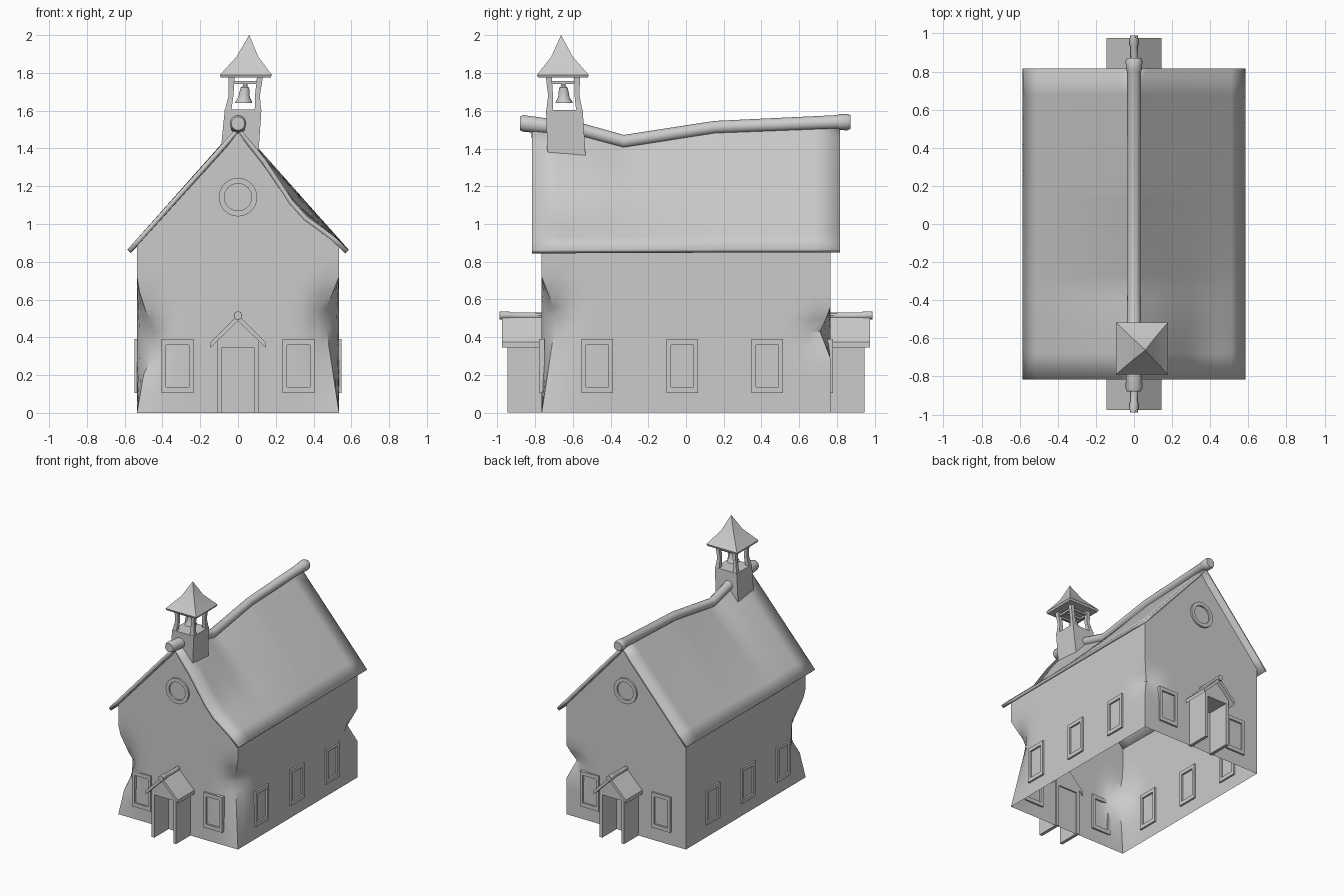
import bpy, bmesh, math

if "Cube" in bpy.data.objects:
    bpy.data.objects.remove(bpy.data.objects["Cube"])

def finish(name, bm, angle=35):
    bmesh.ops.remove_doubles(bm, verts=bm.verts, dist=0.0005)
    bmesh.ops.recalc_face_normals(bm, faces=bm.faces)
    me = bpy.data.meshes.new(name)
    bm.to_mesh(me)
    bm.free()
    ob = bpy.data.objects.new(name, me)
    bpy.context.collection.objects.link(ob)
    bpy.ops.object.select_all(action='DESELECT')
    ob.select_set(True)
    bpy.context.view_layer.objects.active = ob
    bpy.ops.object.shade_smooth_by_angle(angle=math.radians(angle))
    return ob

def loft(name, rings, closed=False):
    bm = bmesh.new()
    rs = [[bm.verts.new(p) for p in r] for r in rings]
    n = len(rs[0])
    for a, b in zip(rs, rs[1:] + ([rs[0]] if closed else [])):
        for i in range(n):
            j = (i + 1) % n
            bm.faces.new((a[i], a[j], b[j], b[i]))
    if not closed:
        bm.faces.new(rs[0])
        bm.faces.new(rs[-1])
    return finish(name, bm)

def grid(bm, us, vs, f):
    g = [[bm.verts.new(f(u, v)) for v in vs] for u in us]
    for a, b in zip(g, g[1:]):
        for j in range(len(vs) - 1):
            bm.faces.new((a[j], b[j], b[j + 1], a[j + 1]))

def spread(a, b, n):
    return [a + (b - a) * i / n for i in range(n + 1)]

def interp(pts, t):
    for (a, p), (b, q) in zip(pts, pts[1:]):
        if t <= b:
            return p + (q - p) * (t - a) / (b - a)
    return pts[-1][1]

# crooked ridge line and sagging roof surface
RIDGE = [(-0.88, 1.54), (-0.55, 1.5), (-0.33, 1.437), (0.15, 1.51), (0.88, 1.54)]
W, L = 0.535, 0.765

def roof_z(x, y):
    top = interp(RIDGE, y) - 0.015
    z = top + (0.865 - top) * abs(x) / 0.585
    if x > 0:
        z -= 0.075 * math.exp(-((x - 0.33) / 0.14) ** 2 - ((y + 0.82) / 0.4) ** 2)
    return z

# walls with pinched corners: side x, side y, depth profile over z, reach
DENTS = [(-1, -1, [(0, 0), (0.2, 0.035), (0.32, 0.09), (0.42, 0.095), (0.5, 0.06), (0.68, 0), (9, 0)], 0.75),
         (1, -1, [(0, 0), (0.52, 0.08), (0.72, 0), (9, 0)], 1.0),
         (1, 1, [(0, 0), (0.29, 0), (0.43, 0.055), (0.55, 0), (9, 0)], 1.0)]

def dent(x, y, z):
    dx = dy = 0
    for sx, sy, prof, k in DENTS:
        d = math.hypot(x - sx * W, y - sy * L)
        m = interp(prof, z) * max(0, 1 - d / 0.18)
        dx -= sx * m
        dy -= sy * m * k
    return (x + dx, y + dy, z)

ZS = [0, 0.1, 0.2, 0.29, 0.36, 0.43, 0.5, 0.56, 0.64, 0.72, 0.82, 1.0]

def wall(x, y, z):
    return dent(x, y, roof_z(x, y) - 0.025 if z == 1.0 else z)

bm = bmesh.new()
for s in (-1, 1):
    grid(bm, spread(-W, 0, 8) + spread(0, W, 8)[1:], ZS, lambda u, z: wall(u, s * L, z))
    grid(bm, spread(-L, L, 20), ZS, lambda v, z: wall(s * W, v, z))
finish("chapel_walls", bm)

# roof sheet with thickness
bm = bmesh.new()
xs = spread(-0.585, 0, 8) + spread(0, 0.585, 8)[1:]
ys = sorted(spread(-0.815, 0.815, 12) + [-0.33, 0.15])
grid(bm, ys, xs, lambda y, x: (x, y, roof_z(x, y)))
bmesh.ops.recalc_face_normals(bm, faces=bm.faces)
roof = finish("main_roof", bm)
if roof.data.polygons[0].normal.z < 0:
    roof.data.flip_normals()
sol = roof.modifiers.new("thickness", 'SOLIDIFY')
sol.thickness = 0.025
sol.offset = -1

# round logs running along y
def log(name, pts, n=12):
    loft(name, [[(r * math.cos(2 * math.pi * i / n), y, z + r * math.sin(2 * math.pi * i / n))
                 for i in range(n)] for y, z, r in pts])

log("ridge_log", [(-0.88, 1.532, 0.036), (-0.862, 1.533, 0.044), (-0.55, 1.497, 0.037), (-0.33, 1.437, 0.035),
                  (0.15, 1.512, 0.034), (0.8, 1.54, 0.037), (0.812, 1.54, 0.042), (0.855, 1.54, 0.044), (0.872, 1.54, 0.036)])

# porches at both ends
def prism(name, prof, y0, y1):
    loft(name, [[(x, y, z) for x, z in prof] for y in (y0, y1)])

half = [(0.11, 0.385), (0.11, 0), (0.085, 0), (0.085, 0.345)]
arch = [(0, 0.495)] + half + [(-x, z) for x, z in reversed(half)]
chevron = [(0, 0.52), (0.145, 0.375), (0.145, 0.345), (0, 0.488), (-0.145, 0.345), (-0.145, 0.375)]

# flat ring frames (outline points in wall plane), set through the wall
def frame(name, outer, inner, place):
    loft(name, [[place(u, v, d) for u, v in o]
                for o, d in ((outer, -0.014), (outer, 0.014), (inner, 0.014), (inner, -0.014))], closed=True)

def rect(c, w, z0, z1):
    return [(c - w, z0), (c + w, z0), (c + w, z1), (c - w, z1)]

def circle(r, n=24):
    return [(r * math.cos(2 * math.pi * i / n), 1.142 + r * math.sin(2 * math.pi * i / n)) for i in range(n)]

for s, end in ((-1, "front"), (1, "back")):
    prism(end + "_porch", arch, s * 0.755, s * 0.947)
    prism(end + "_porch_roof", chevron, s * 0.755, s * 0.975)
    log(end + "_porch_log", [(s * 0.755, 0.515, 0.018), (s * 0.93, 0.515, 0.018), (s * 0.94, 0.515, 0.023),
                             (s * 0.988, 0.515, 0.022)], 10)
    on_end = lambda u, v, d: (u, s * (L + d), v)
    frame(end + "_round_window", circle(0.102), circle(0.072), on_end)
    for c in (-0.32, 0.32):
        frame(end + "_window", rect(c, 0.084, 0.105, 0.39), rect(c, 0.06, 0.137, 0.36), on_end)
for s, side in ((-1, "left"), (1, "right")):
    for c in (-0.47, -0.02, 0.43):
        frame(side + "_window", rect(c, 0.084, 0.105, 0.39), rect(c, 0.06, 0.137, 0.36),
              lambda u, v, d: (s * (W + d), u, v))

# leaning bell tower: stacked square or round sections around a tilted axis
def lean(x, y, z):
    return (x + 0.01 + (z - 1.4) * 0.082, y - 0.635 - (z - 1.4) * 0.045, z)

def stack(name, levels, n=4):
    k = math.sqrt(2) if n == 4 else 1
    return loft(name, [[lean(cx + k * r * math.cos(2 * math.pi * (i + 0.5) / n),
                             cy + k * r * math.sin(2 * math.pi * (i + 0.5) / n), z) for i in range(n)]
                       for cx, cy, r, z in levels])

def bar(name, hx, hy, z0, z1, cx=0, cy=0):
    loft(name, [[lean(cx + a * hx, cy + b * hy, z) for a, b in ((-1, -1), (1, -1), (1, 1), (-1, 1))]
                for z in (z0, z1)])

stack("tower_base", [(0, 0, 0.101, 1.35), (0, 0, 0.097, 1.605)])
for sx in (-1, 1):
    for sy in (-1, 1):
        stack("tower_post", [(sx * 0.079, sy * 0.079, 0.017, 1.6), (sx * 0.07, sy * 0.07, 0.013, 1.68),
                             (sx * 0.076, sy * 0.076, 0.016, 1.8)])
    bar("tower_rail", 0.07, 0.007, 1.742, 1.757, cy=sx * 0.073)
    bar("tower_rail", 0.007, 0.07, 1.742, 1.757, cx=sx * 0.073)
bar("bell_hanger", 0.075, 0.009, 1.74, 1.755)
stack("tower_roof", [(0, 0, 0.132, 1.775), (0, 0, 0.137, 1.79), (0, 0, 0.057, 1.886), (0, 0, 0.001, 2.0)])
stack("bell", [(0, 0, r, z) for r, z in ((0.046, 1.64), (0.044, 1.65), (0.031, 1.67), (0.027, 1.7),
                                        (0.023, 1.722), (0.012, 1.73), (0.012, 1.745))], 16)
